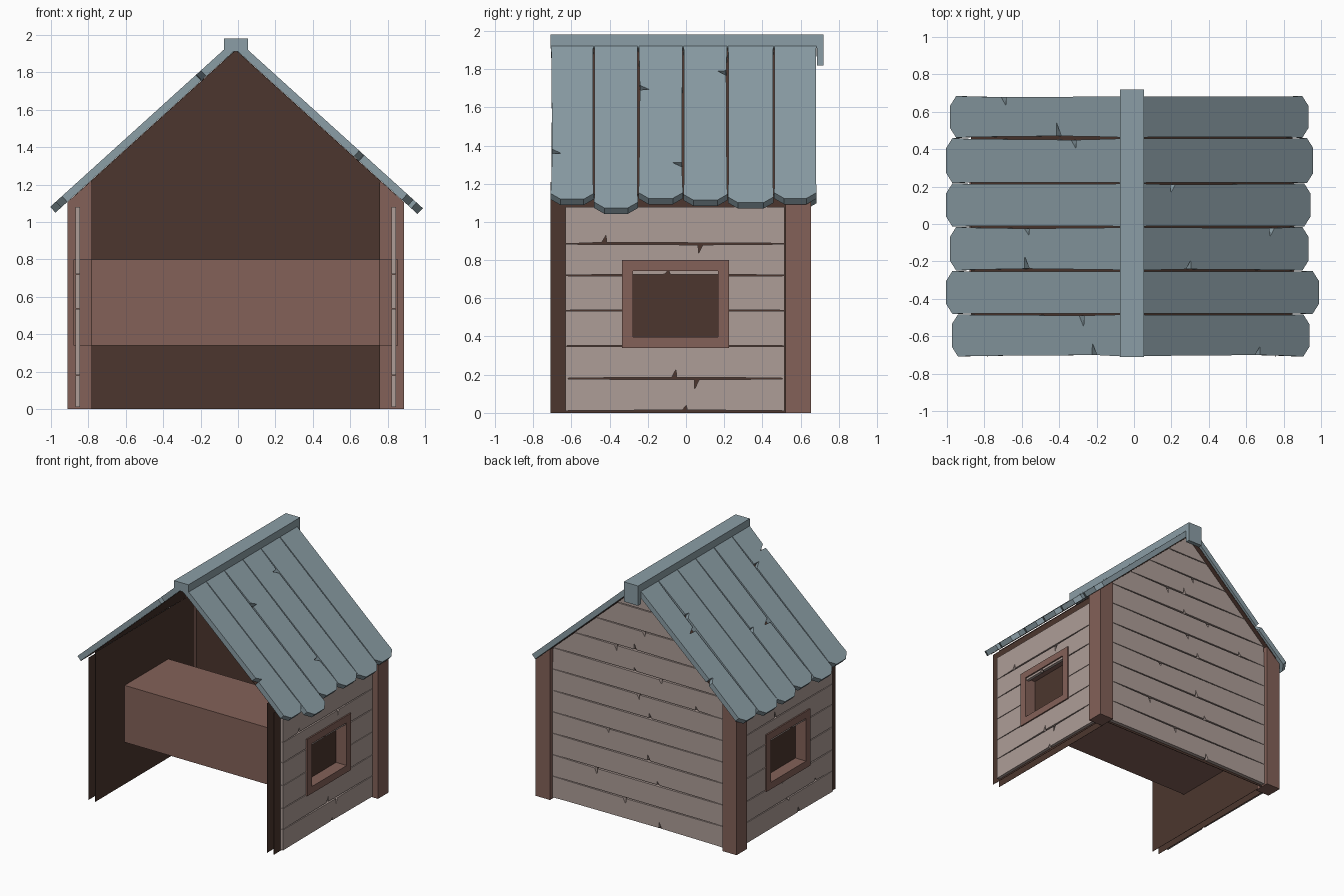
import bpy, bmesh, random
from mathutils import Vector

if "Cube" in bpy.data.objects:
    bpy.data.objects.remove(bpy.data.objects["Cube"])

random.seed(7)
CX = -0.012                      # slight sideways offset of the hut


def material(name, rgb):
    m = bpy.data.materials.new(name)
    lin = [((c / 255 + 0.055) / 1.055) ** 2.4 for c in rgb]
    m.diffuse_color = (*lin, 1)
    m.use_nodes = True
    m.node_tree.nodes["Principled BSDF"].inputs["Base Color"].default_value = m.diffuse_color
    return m


TRIM = material("brown trim", (131, 97, 88))
PLANK = material("pale plank", (174, 157, 151))
ROOF = material("blue grey roof", (139, 158, 166))
DARK = material("dark inside", (76, 54, 46))


def finish(name, bm, *mats):
    bmesh.ops.recalc_face_normals(bm, faces=bm.faces)
    me = bpy.data.meshes.new(name)
    bm.to_mesh(me)
    bm.free()
    for m in mats:
        me.materials.append(m)
    ob = bpy.data.objects.new(name, me)
    bpy.context.collection.objects.link(ob)
    return ob


def prism(bm, outline, place, t0, t1):
    """Solid from a flat outline; place(u, v, t) gives the position."""
    a = [bm.verts.new(place(u, v, t0)) for u, v in outline]
    b = [bm.verts.new(place(u, v, t1)) for u, v in outline]
    bm.faces.new(a)
    bm.faces.new(b[::-1])
    for i in range(len(a)):
        j = (i + 1) % len(a)
        bm.faces.new((a[i], b[i], b[j], a[j]))


def box(bm, lo, hi):
    prism(bm, [(lo[0], lo[1]), (hi[0], lo[1]), (hi[0], hi[1]), (lo[0], hi[1])],
          lambda u, v, t: (u, v, t), lo[2], hi[2])


def worn_edge(p, q, inward, gap, notch):
    """Points from p to q: bowed inward, with one splintered notch."""
    p, q = Vector(p), Vector(q)
    length = (q - p).length
    f = random.uniform(0.15, 0.8)
    g = gap * random.uniform(0.5, 1)
    k = notch / max(length, 0.1)
    h = notch * random.uniform(1.0, 2.0)
    pts = [(0, 0.001), (0.08, g * 0.5)]
    if length > 0.4 and random.random() < 0.7:
        pts += [(f, g), (f + k * 0.9, g + h), (f + k, g)]
    pts += [(0.92, g * 0.5), (1, 0.001)]
    out = []
    for s, d in pts:
        c = p.lerp(q, s)
        out.append((c.x, c.y + inward * d))
    return out


def plank(lower, upper, v0, v1, gap=0.008, notch=0.025, chamfer=0):
    """Outline of a plank; lower and upper are (start, end) along u."""
    pts = worn_edge((lower[0], v0), (lower[1] - chamfer, v0), 1, gap, notch)
    if chamfer:
        pts += [(lower[1], v0 + chamfer * 1.2), (upper[1], v1 - chamfer * 1.2)]
    pts += worn_edge((upper[1] - chamfer, v1), (upper[0], v1), -1, gap, notch)
    return pts


def under_roof(d):
    return 1.92 - 0.905 * d


WIN = (-0.335, 0.225, 0.34, 0.80)      # window box: y range, z range
ROWS = [0.01, 0.18, 0.35, 0.535, 0.72, 0.885, 1.08]

for side, label in ((-1, "left"), (1, "right")):
    def on_side(u, v, t, s=side):
        return (CX + s * t, u, v)

    # side wall planks, split around the window
    bm = bmesh.new()
    for i, (z0, z1) in enumerate(zip(ROWS, ROWS[1:])):
        spans = [(-0.63, -0.30), (0.19, 0.515)] if i in (2, 3) else [(-0.63, 0.515)]
        for sp in spans:
            prism(bm, plank(sp, sp, z0, z1), on_side, 0.832, 0.857)
    finish(label + "_wall_planks", bm, PLANK)

    # dark backing: full inner sheet, outer sheet around the window
    bm = bmesh.new()

    def sheet(y0, y1, z0, z1, d):
        prism(bm, [(y0, z0), (y1, z0), (y1, z1), (y0, z1)], on_side, d, d + 0.002)
    sheet(-0.71, 0.55, 0, 1.21, 0.769)
    sheet(-0.71, -0.30, 0, 1.15, 0.829)
    sheet(0.19, 0.55, 0, 1.15, 0.829)
    sheet(-0.30, 0.19, 0, 0.37, 0.829)
    sheet(-0.30, 0.19, 0.77, 1.15, 0.829)
    finish(label + "_wall_lining", bm, DARK)

    # back corner post with slanted top
    bm = bmesh.new()
    prism(bm, [(0.772, 0), (0.9, 0), (0.9, under_roof(0.9)), (0.772, under_roof(0.772))],
          lambda u, v, t, s=side: (CX + s * u, t, v), 0.522, 0.655)
    finish(label + "_back_post", bm, TRIM)

    # roof boards with clipped lower ends
    def on_roof(u, v, t, s=side):
        return (CX + s * (u * 0.7415 + t * 0.671), v, 1.922 - u * 0.671 + t * 0.7415)

    ends = ([0.97, 1.0, 0.98, 1.0, 1.0, 0.98] if side < 0
            else [0.95, 1.0, 0.945, 0.955, 0.97, 0.945])
    bm = bmesh.new()
    ys = [-0.71, -0.482, -0.25, -0.015, 0.218, 0.46, 0.685]
    for i, e in enumerate(ends):
        reach = (e - side * CX - (0.024 if side < 0 else 0.04)) / 0.7415
        sp = (0.0, reach)
        prism(bm, plank(sp, sp, ys[i], ys[i + 1], 0.011, 0.036, 0.045), on_roof, 0, 0.042)
    finish(label + "_roof_boards", bm, ROOF)

    # dark lining below the boards
    bm = bmesh.new()
    prism(bm, [(0, -0.70), (1.16, -0.70), (1.16, 0.66), (0, 0.66)], on_roof, -0.004, -0.001)
    finish(label + "_roof_lining", bm, DARK)


# back wall: planks cut to the gable over a dark sheet
def on_back(u, v, t):
    return (CX + u, t, v)


def half_width(z):
    return max(0.01, min(0.77, (1.915 - z) / 0.905))


bm = bmesh.new()
levels = [0.01 + 0.1735 * i for i in range(12)]
levels[-1] = 1.905
for z0, z1 in zip(levels, levels[1:]):
    a, b = half_width(z0), half_width(z1)
    prism(bm, plank((-a, a), (-b, b), z0, z1), on_back, 0.595, 0.625)
finish("back_wall_planks", bm, PLANK)

bm = bmesh.new()
prism(bm, [(-0.77, 0), (0.77, 0), (0.77, under_roof(0.77)), (0, 1.92), (-0.77, under_roof(0.77))],
      on_back, 0.588, 0.592)
finish("back_wall_lining", bm, DARK)

# counter box running wall to wall, recessed window at each end
bm = bmesh.new()
box(bm, (CX - 0.868, WIN[0], WIN[2]), (CX + 0.868, WIN[1], WIN[3]))
bmesh.ops.recalc_face_normals(bm, faces=bm.faces)
ends = [f for f in bm.faces if abs(f.normal.x) > 0.9]
bmesh.ops.inset_individual(bm, faces=ends, thickness=0.08)
bmesh.ops.inset_individual(bm, faces=ends, thickness=0.0, depth=-0.095)
for f in ends:
    f.material_index = 1
finish("counter_with_windows", bm, TRIM, DARK)

# ridge beam with a drop at the back end
bm = bmesh.new()
box(bm, (-0.075, -0.71, 1.91), (0.053, 0.685, 1.98))
box(bm, (-0.075, 0.685, 1.82), (0.053, 0.72, 1.98))
finish("roof_ridge", bm, ROOF)
